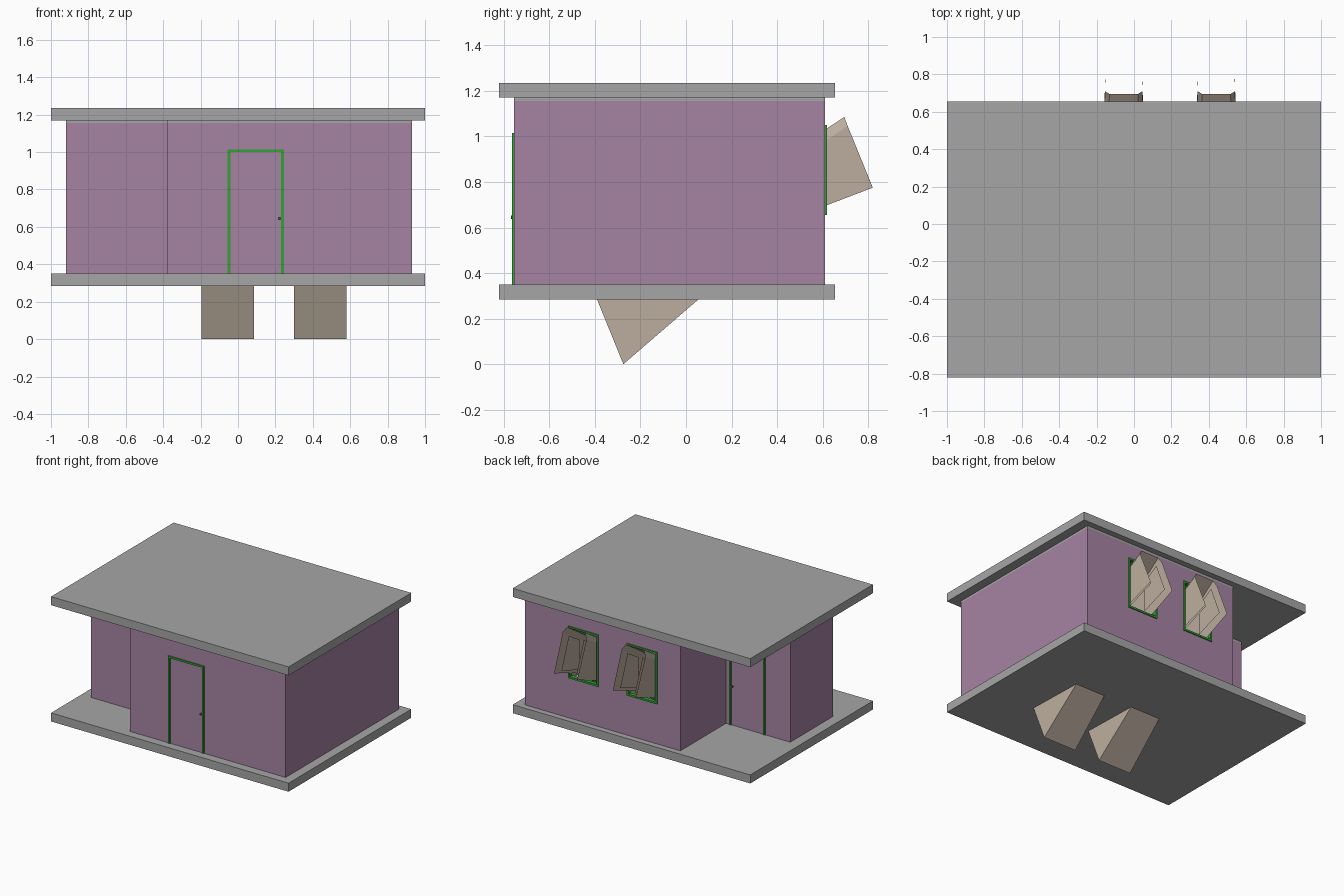
import bpy, bmesh
from math import radians

if "Cube" in bpy.data.objects:
    bpy.data.objects.remove(bpy.data.objects["Cube"])


def material(name, rgb):
    m = bpy.data.materials.new(name)
    m.use_nodes = True
    m.diffuse_color = (*rgb, 1)
    m.node_tree.nodes["Principled BSDF"].inputs["Base Color"].default_value = (*rgb, 1)
    return m


GREY = material("concrete grey", (0.38, 0.38, 0.38))
PURPLE = material("wall purple", (0.38, 0.23, 0.37))
GREEN = material("frame green", (0.03, 0.36, 0.03))
BEIGE = material("awning beige", (0.5, 0.42, 0.34))
DARK = material("handle grey", (0.08, 0.08, 0.08))


def finish(name, bm, *mats):
    me = bpy.data.meshes.new(name)
    bm.to_mesh(me)
    bm.free()
    for m in mats:
        me.materials.append(m)
    ob = bpy.data.objects.new(name, me)
    bpy.context.collection.objects.link(ob)
    return ob


def add_box(bm, x0, x1, y0, y1, z0, z1):
    for v in bmesh.ops.create_cube(bm, size=1)["verts"]:
        v.co.x = x1 if v.co.x > 0 else x0
        v.co.y = y1 if v.co.y > 0 else y0
        v.co.z = z1 if v.co.z > 0 else z0


def box(name, mat, *bounds):
    bm = bmesh.new()
    add_box(bm, *bounds)
    return finish(name, bm, mat)


# Floor and roof slabs
FLOOR, CEILING = 0.35, 1.17
box("floor_slab", GREY, -1, 1, -0.82, 0.655, 0.285, FLOOR)
box("roof_slab", GREY, -1, 1, -0.82, 0.655, CEILING, 1.235)

# Wall shell: footprint raised in rows, grey band along the top, grey inside
footprint = [(-0.38, -0.755), (0.93, -0.755), (0.93, 0.61), (-0.38, 0.61),
             (-0.38, 0.06), (-0.92, 0.06), (-0.92, -0.455), (-0.38, -0.455)]
bm = bmesh.new()
rows = [[bm.verts.new((x, y, z)) for x, y in footprint]
        for z in (FLOOR, 1.155, CEILING)]
n = len(footprint)
for r in range(2):
    for i in range(n):
        j = (i + 1) % n
        f = bm.faces.new((rows[r][i], rows[r][j], rows[r + 1][j], rows[r + 1][i]))
        f.material_index = 1 if r else 0
walls = finish("walls", bm, PURPLE, GREY)
shell = walls.modifiers.new("thickness", "SOLIDIFY")
shell.thickness = 0.02
shell.offset = -1
shell.material_offset = 1

# Window openings
WINDOWS = (-0.06, 0.435)
W_HALF, W_LOW, W_HIGH = 0.127, 0.655, 1.05
for x in WINDOWS:
    cutter = box("window_cutter", GREY, x - W_HALF, x + W_HALF, 0.5, 0.7, W_LOW, W_HIGH)
    cutter.hide_render = True
    cutter.hide_viewport = True
    cutter.display_type = "WIRE"
    cut = walls.modifiers.new("window", "BOOLEAN")
    cut.operation = "DIFFERENCE"
    cut.solver = "EXACT"
    cut.object = cutter


def frame(name, x0, x1, y0, y1, z0, z1, sill):
    t = 0.014
    bm = bmesh.new()
    add_box(bm, x0, x0 + t, y0, y1, z0, z1)
    add_box(bm, x1 - t, x1, y0, y1, z0, z1)
    add_box(bm, x0 + t, x1 - t, y0, y1, z1 - t, z1)
    if sill:
        add_box(bm, x0 + t, x1 - t, y0, y1, z0, z0 + t)
    finish(name, bm, GREEN)


def handle(name, x, y):
    bpy.ops.mesh.primitive_cylinder_add(vertices=12, radius=0.008, depth=0.016,
                                        location=(x, y, 0.645),
                                        rotation=(radians(90), 0, 0))
    ob = bpy.context.object
    ob.name = name
    ob.data.materials.append(DARK)


# Doors, front and annex back
frame("front_door_frame", -0.055, 0.245, -0.763, -0.74, FLOOR, 1.015, False)
handle("front_door_handle", 0.222, -0.76)
frame("back_door_frame", -0.71, -0.41, 0.045, 0.068, FLOOR, 1.015, False)
handle("back_door_handle", -0.433, 0.065)

# Slanted shaft: (y, z, half width) of one side, mirrored across its middle
SIDE = dict(tip=(0.82, 0.775, 0.097), shoulder=(0.71, 1.045, 0.1),
            ridge=(0.695, 1.085, 0.076), end_top=(-0.42, 0.36, 0.125),
            end_side=(-0.405, 0.32, 0.14), end_low=(-0.275, 0, 0.14),
            bend=(0.466, 0.64, 0.11))


def shaft(name, x):
    bm = bmesh.new()
    left, right = ({k: bm.verts.new((x + s * w, y, z)) for k, (y, z, w) in SIDE.items()}
                   for s in (-1, 1))
    for s in (left, right):
        bm.faces.new([s[k] for k in ("tip", "shoulder", "end_side", "bend")])
        bm.faces.new([s[k] for k in ("bend", "end_side", "end_low")])
        bm.faces.new([s[k] for k in ("shoulder", "ridge", "end_top", "end_side")])
    for a, b in (("ridge", "end_top"), ("end_top", "end_side"),
                 ("end_side", "end_low"), ("end_low", "bend")):
        bm.faces.new((left[a], left[b], right[b], right[a]))
    bmesh.ops.recalc_face_normals(bm, faces=bm.faces)
    finish(name, bm, BEIGE)


def inner_panels(name, x):
    bm = bmesh.new()
    for s in (-1, 1):
        bm.faces.new([bm.verts.new((x + s * 0.063, y, z)) for y, z in
                      ((0.56, 0.71), (0.78, 0.79), (0.69, 1.02), (0.56, 0.94))])
    finish(name, bm, BEIGE)


# Windows with their awning shafts
for side, x in zip(("right", "left"), WINDOWS):
    frame(side + "_window_frame", x - W_HALF, x + W_HALF, 0.588, 0.618,
          W_LOW, W_HIGH, True)
    shaft(side + "_awning_shaft", x + 0.005)
    inner_panels(side + "_awning_panels", x + 0.005)
